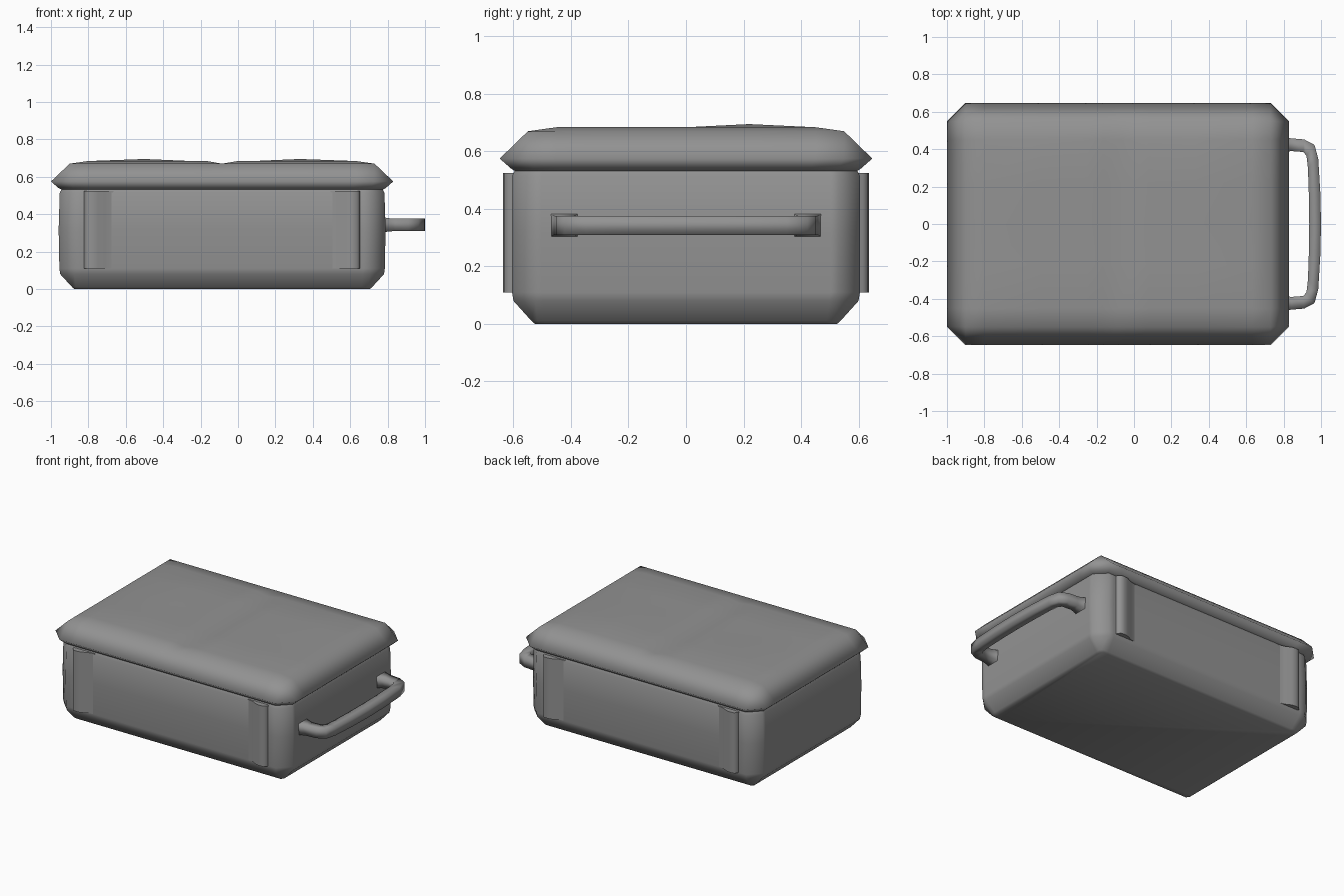
import bpy, bmesh

if "Cube" in bpy.data.objects:
    bpy.data.objects.remove(bpy.data.objects["Cube"])

CX = -0.085  # centre of the box; the handle fills out the +x side

dark_grey = bpy.data.materials.new("dark_grey")
dark_grey.diffuse_color = (0.29, 0.29, 0.29, 1)
dark_grey.use_nodes = True
dark_grey.node_tree.nodes["Principled BSDF"].inputs["Base Color"].default_value = dark_grey.diffuse_color


def ring(hx, hy, c, z, fx, fy):
    """Rectangle with cut corners, sampled at fractions fx / fy along its sides."""
    ax, ay = hx - c, hy - c
    pts = [(f * ax, -hy) for f in fx] + [(hx, f * ay) for f in fy]
    pts += [(-f * ax, hy) for f in fx] + [(-hx, -f * ay) for f in fy]
    return [(CX + x, y, z) for x, y in pts]


def loft(bm, rings, caps=(0, -1)):
    loops = [[bm.verts.new(p) for p in r] for r in rings]
    n = len(loops[0])
    for a, b in zip(loops, loops[1:]):
        for i in range(n):
            j = (i + 1) % n
            bm.faces.new((a[i], a[j], b[j], b[i]))
    for c in caps:
        bm.faces.new(loops[c])


def finish(name, bm, angle=0.9):
    bmesh.ops.remove_doubles(bm, verts=bm.verts, dist=1e-4)
    bmesh.ops.recalc_face_normals(bm, faces=bm.faces)
    me = bpy.data.meshes.new(name)
    bm.to_mesh(me)
    bm.free()
    me.materials.append(dark_grey)
    ob = bpy.data.objects.new(name, me)
    bpy.context.collection.objects.link(ob)
    bpy.ops.object.select_all(action='DESELECT')
    ob.select_set(True)
    bpy.context.view_layer.objects.active = ob
    bpy.ops.object.shade_smooth_by_angle(angle=angle)


# Box body: chamfered bottom and corners
ends = (-1, -0.95, 0.95, 1)
bm = bmesh.new()
loft(bm, [ring(*r, ends, ends) for r in (
    (0.790, 0.525, 0.015, 0.0),
    (0.802, 0.537, 0.02, 0.01),
    (0.866, 0.600, 0.075, 0.08),
    (0.870, 0.605, 0.075, 0.11),
    (0.874, 0.605, 0.075, 0.32),
    (0.868, 0.605, 0.075, 0.515),
    (0.855, 0.592, 0.07, 0.54))])
finish("box_body", bm)

# Lid: overhanging rim, bevelled shoulder, gently padded top with a centre crease
fx = (-1, -0.88, -0.51, -0.2, -0.1, 0, 0.1, 0.2, 0.51, 0.88, 1)
fy = (-1, -0.82, -0.4, 0, 0.4, 0.82, 1)
TX, TY, EDGE = 0.815, 0.55, 0.67


def top_z(u, v):
    if abs(u) == 1 or abs(v) == 1 or u == 0:
        return EDGE
    return 0.695 if abs(u) == 0.51 and v == 0.4 else 0.684


bm = bmesh.new()
loft(bm, [ring(*r, fx, fy) for r in (
    (0.855, 0.592, 0.07, 0.53),
    (0.875, 0.608, 0.08, 0.54),
    (0.915, 0.648, 0.10, 0.575),
    (TX, TY, 0.0, EDGE))], caps=(0,))
grid = [[bm.verts.new((CX + u * TX, v * TY, top_z(u, v))) for v in fy] for u in fx]
for i in range(len(fx) - 1):
    for j in range(len(fy) - 1):
        bm.faces.new((grid[i][j], grid[i + 1][j], grid[i + 1][j + 1], grid[i][j + 1]))
finish("lid", bm, 2.0)

# Raised upright ribs near the ends of front and back: steep outside, sloping inwards
for sx, xname in ((-1, "left"), (1, "right")):
    for sy, yname in ((-1, "front"), (1, "back")):
        bm = bmesh.new()
        prof = [(0.58, 0.603), (0.625, 0.612), (0.665, 0.632), (0.695, 0.636),
                (0.722, 0.633), (0.737, 0.615), (0.74, 0.57), (0.58, 0.57)]
        loft(bm, [[(CX + sx * x, sy * y, z) for x, y in prof] for z in (0.11, 0.525)])
        finish(f"{yname}_{xname}_rib", bm, 1.2)

# Side handle: square bar bowed outwards, flaring slightly where it meets the box.
# Each station: inner (x, y), outer (x, y), half height
half = [((0.77, 0.370), (0.77, 0.475), 0.042),
        ((0.80, 0.382), (0.80, 0.464), 0.036),
        ((0.84, 0.390), (0.84, 0.458), 0.033),
        ((0.905, 0.385), (0.91, 0.452), 0.033),
        ((0.922, 0.365), (0.965, 0.423), 0.033),
        ((0.930, 0.300), (0.985, 0.350), 0.033),
        ((0.935, 0.150), (0.996, 0.170), 0.033)]
stations = half + [((0.937, 0), (1.0, 0), 0.033)]
stations += [((a, -b), (c, -d), h) for (a, b), (c, d), h in reversed(half)]
bm = bmesh.new()
loft(bm, [[(ix, iy, 0.343 - h), (ox, oy, 0.343 - h), (ox, oy, 0.343 + h), (ix, iy, 0.343 + h)]
          for (ix, iy), (ox, oy), h in stations])
finish("handle", bm, 1.7)
